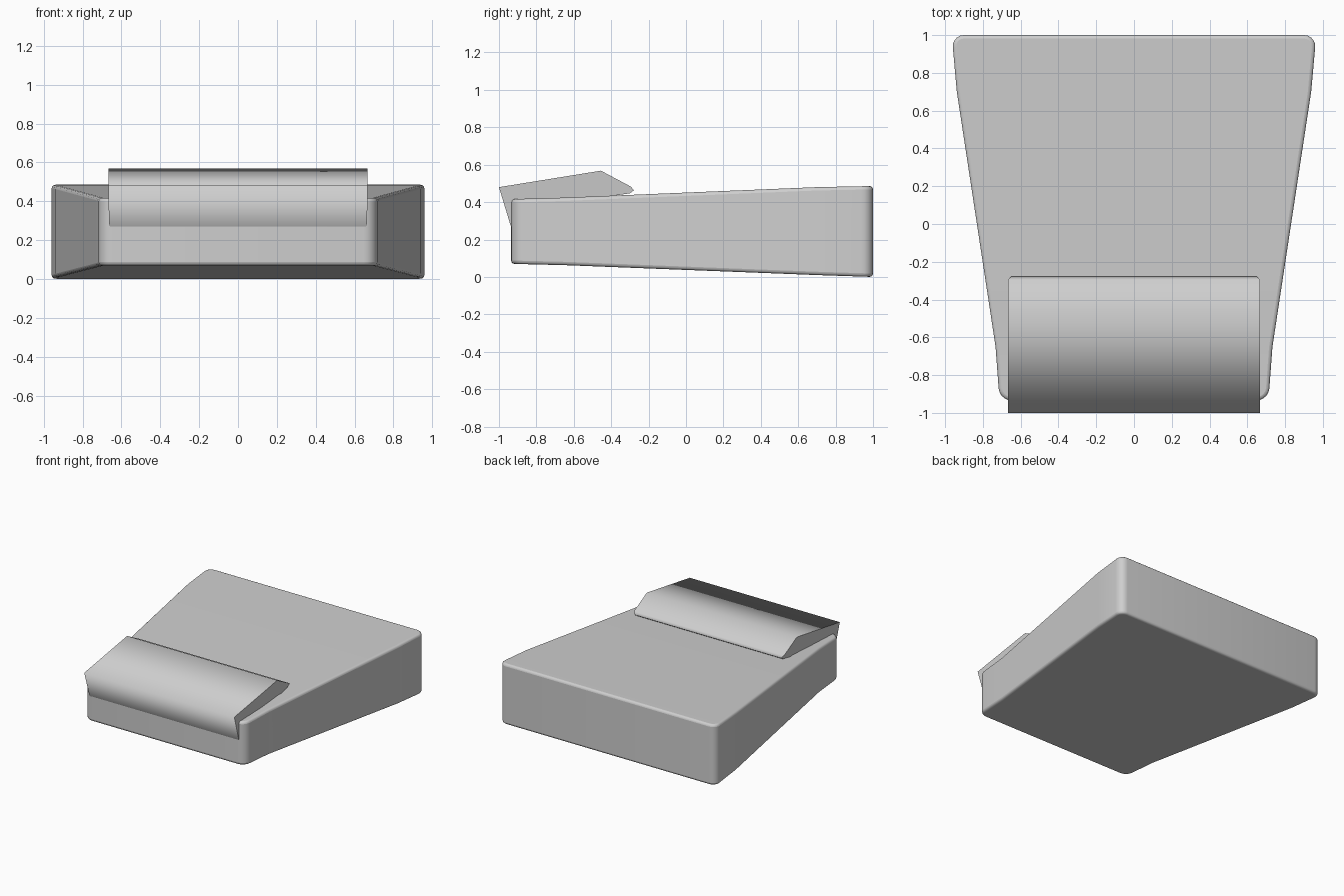
import bpy, bmesh, math

if "Cube" in bpy.data.objects:
    bpy.data.objects.remove(bpy.data.objects["Cube"])

grey = bpy.data.materials.new("light grey")
grey.diffuse_color = (0.62, 0.62, 0.62, 1)
grey.use_nodes = True
grey.node_tree.nodes["Principled BSDF"].inputs["Base Color"].default_value = grey.diffuse_color


def make_object(name, bm):
    bmesh.ops.recalc_face_normals(bm, faces=bm.faces[:])
    mesh = bpy.data.meshes.new(name)
    bm.to_mesh(mesh)
    bm.free()
    mesh.materials.append(grey)
    obj = bpy.data.objects.new(name, mesh)
    bpy.context.collection.objects.link(obj)
    return obj


# Tapered body: rectangular sections along y (y, half width, bottom, top)
sections = [(-0.935, 0.712, 0.07, 0.416), (-0.65, 0.733, 0.063, 0.424),
            (0.70, 0.938, 0.010, 0.480), (1.0, 0.965, 0.0, 0.486)]
bm = bmesh.new()
rings = [[bm.verts.new(c) for c in ((-w, y, b), (w, y, b), (w, y, t), (-w, y, t))]
         for y, w, b, t in sections]
for r, s in zip(rings, rings[1:]):
    for i in range(4):
        j = (i + 1) % 4
        bm.faces.new((r[i], r[j], s[j], s[i]))
bm.faces.new(rings[0])
bm.faces.new(rings[-1])
bmesh.ops.recalc_face_normals(bm, faces=bm.faces[:])
# Round the four upright corners
upright = [e for e in bm.edges
           if abs(e.verts[0].co.z - e.verts[1].co.z) > 0.2
           and abs(e.verts[0].co.y) > 0.9 and abs(e.verts[1].co.y) > 0.9]
bmesh.ops.bevel(bm, geom=upright, offset=0.065, offset_type='OFFSET',
                segments=5, profile=0.5, affect='EDGES')
body = make_object("tapered_body", bm)

# Soften the top and bottom rims
bev = body.modifiers.new("rim", 'BEVEL')
bev.width = 0.018
bev.segments = 3
bev.limit_method = 'ANGLE'
bev.angle_limit = math.radians(40)
bpy.context.view_layer.objects.active = body
body.select_set(True)
bpy.ops.object.shade_smooth_by_angle(angle=math.radians(40))
body.select_set(False)

# Front clip: side profile (y, z, half width), smooth across its width
profile = [(-0.925, 0.258, 0.640), (-0.938, 0.275, 0.664), (-1.0, 0.48, 0.667),
           (-0.455, 0.568, 0.667), (-0.295, 0.483, 0.667),
           (-0.278, 0.463, 0.650), (-0.300, 0.447, 0.650),
           (-0.42, 0.430, 0.660), (-0.90, 0.380, 0.660)]
bm = bmesh.new()
left = [bm.verts.new((-w, y, z)) for y, z, w in profile]
right = [bm.verts.new((w, y, z)) for y, z, w in profile]
n = len(profile)
for i in range(n):
    j = (i + 1) % n
    bm.faces.new((left[i], left[j], right[j], right[i])).smooth = True
caps = [bm.faces.new(left), bm.faces.new(right)]
for cap in caps:
    for e in cap.edges:
        e.smooth = False
for i in (0, n - 1):
    bm.edges.get((left[i], right[i])).smooth = False
make_object("front_clip", bm)
